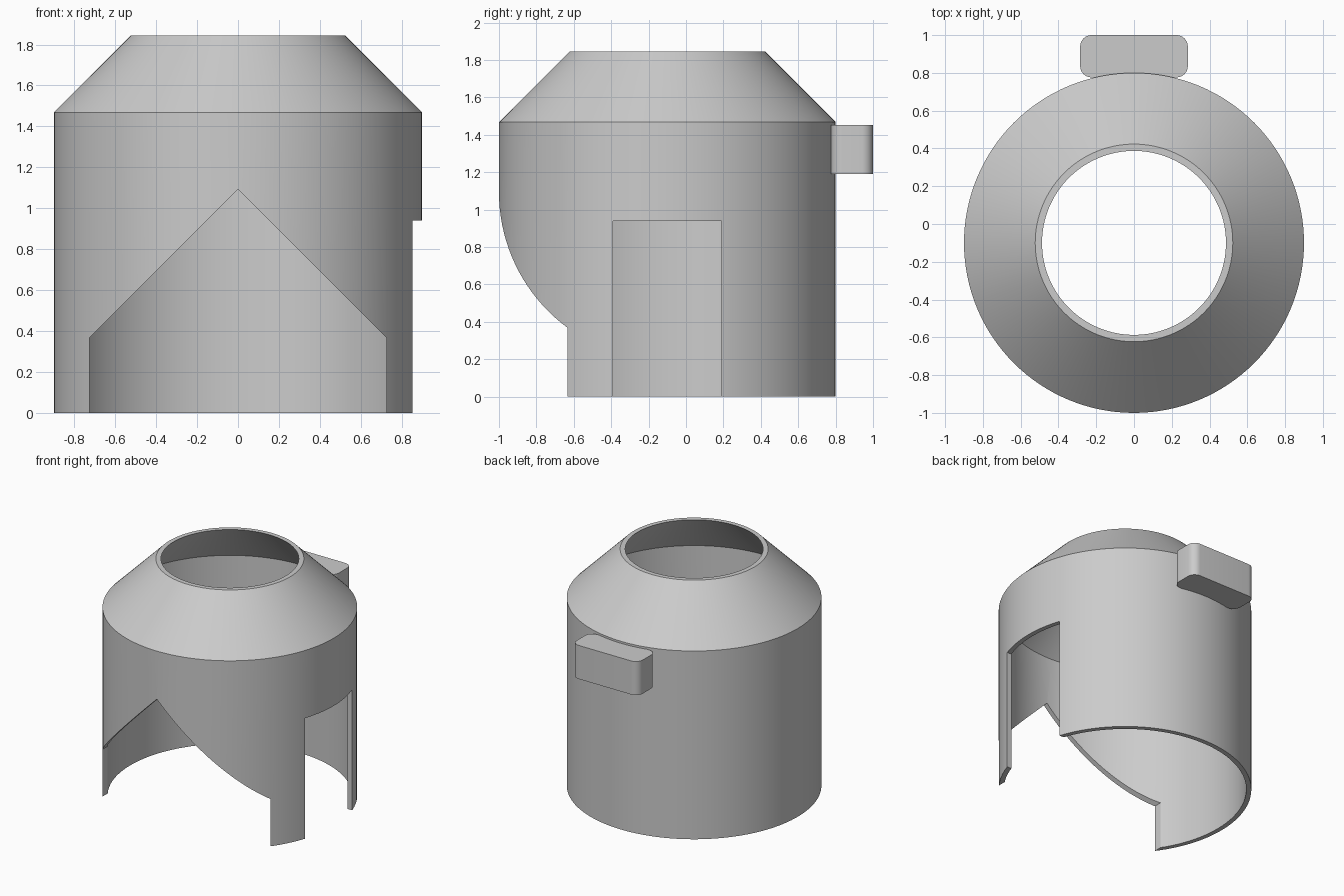
import bpy, bmesh, math
from mathutils import Matrix, Vector

cube = bpy.data.objects.get("Cube")
if cube:
    bpy.data.objects.remove(cube, do_unlink=True)

GREY = (0.6, 0.6, 0.6, 1.0)
grey = bpy.data.materials.new("plain grey")
grey.use_nodes = True
grey.diffuse_color = GREY
grey.node_tree.nodes["Principled BSDF"].inputs["Base Color"].default_value = GREY

AXIS_Y = -0.1    # the round body sits forward of centre to balance the tab
RADIUS = 0.9
WALL = 0.036
SEGMENTS = 128


def make_object(name, bm):
    bmesh.ops.recalc_face_normals(bm, faces=bm.faces)
    mesh = bpy.data.meshes.new(name)
    bm.to_mesh(mesh)
    bm.free()
    mesh.materials.append(grey)
    obj = bpy.data.objects.new(name, mesh)
    bpy.context.collection.objects.link(obj)
    return obj


def activate(obj):
    bpy.ops.object.select_all(action='DESELECT')
    obj.select_set(True)
    bpy.context.view_layer.objects.active = obj


def prism(name, outline, depth):
    """Extrude a closed outline of 3D points along a depth vector."""
    bm = bmesh.new()
    face = bm.faces.new([bm.verts.new(p) for p in outline])
    ext = bmesh.ops.extrude_face_region(bm, geom=[face])
    moved = [g for g in ext["geom"] if isinstance(g, bmesh.types.BMVert)]
    bmesh.ops.translate(bm, verts=moved, vec=depth)
    return make_object(name, bm)


def lathe(name, profile):
    """Turn a closed (radius, height) profile around the body axis."""
    bm = bmesh.new()
    rings = []
    for i in range(SEGMENTS):
        turn = Matrix.Rotation(math.tau * i / SEGMENTS, 3, 'Z')
        rings.append([bm.verts.new(turn @ Vector((r, 0, z)) + Vector((0, AXIS_Y, 0)))
                      for r, z in profile])
    n = len(profile)
    for i in range(SEGMENTS):
        a, b = rings[i], rings[(i + 1) % SEGMENTS]
        for j in range(n):
            k = (j + 1) % n
            bm.faces.new((a[j], b[j], b[k], a[k]))
    return make_object(name, bm)


def cut(target, cutter):
    cutter.hide_render = True
    mod = target.modifiers.new("cut", 'BOOLEAN')
    mod.operation = 'DIFFERENCE'
    mod.solver = 'EXACT'
    mod.object = cutter
    activate(target)
    bpy.ops.object.modifier_apply(modifier=mod.name)
    bpy.data.objects.remove(cutter, do_unlink=True)


# Hollow body: straight wall with a conical shoulder and an open top
body = lathe("body_shell", [
    (RADIUS, 0), (RADIUS, 1.468), (0.523, 1.845),
    (0.523 - WALL, 1.845), (RADIUS - WALL, 1.468), (RADIUS - WALL, 0)])

# Gabled opening through the front wall
gable = [(-0.725, -0.2), (0.725, -0.2), (0.725, 0.368), (0, 1.093), (-0.725, 0.368)]
cut(body, prism("front_cutter", [(x, AXIS_Y, z) for x, z in gable], (0, -1.2, 0)))

# Rectangular opening through the left wall
slot = [(-0.39, -0.2), (0.19, -0.2), (0.19, 0.94), (-0.39, 0.94)]
cut(body, prism("side_cutter", [(0.5, y, z) for y, z in slot], (0.7, 0, 0)))

# Rounded tab on the back
HALF, NEAR, FAR, CORNER = 0.285, 0.776, 1.0, 0.06
outline = []
for quarter, (x, y) in enumerate([(HALF - CORNER, FAR - CORNER), (CORNER - HALF, FAR - CORNER),
                                  (CORNER - HALF, NEAR + CORNER), (HALF - CORNER, NEAR + CORNER)]):
    for step in range(9):
        a = math.pi / 2 * (quarter + step / 8)
        outline.append((x + CORNER * math.cos(a), y + CORNER * math.sin(a), 1.19))
tab = prism("back_tab", outline, (0, 0, 0.262))

# Smooth curved walls, crisp edges
for obj in (body, tab):
    activate(obj)
    bpy.ops.object.shade_smooth_by_angle(angle=math.radians(30))
